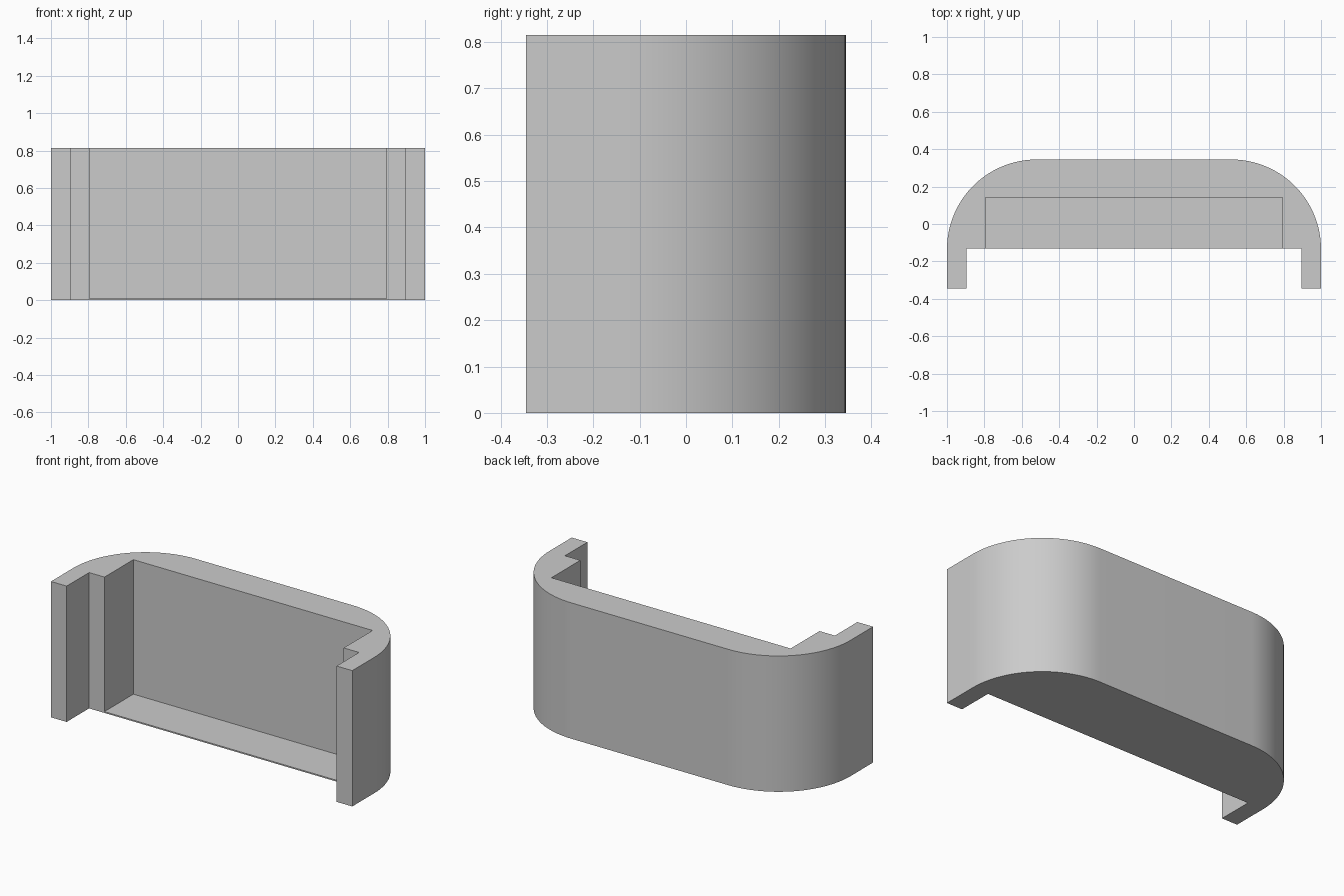
import bpy
import bmesh
from math import cos, sin, pi, radians

if "Cube" in bpy.data.objects:
    bpy.data.objects.remove(bpy.data.objects["Cube"], do_unlink=True)

HEIGHT, DEPTH = 0.815, 0.345      # total height, half depth
RADIUS = 0.48                     # rounded back corners
LEDGE_X, LEDGE_Y = 0.896, -0.132  # step behind the front lips
POCKET_X, POCKET_Y = 0.794, 0.142
FLOOR = 0.008
SEGMENTS = 32

grey = bpy.data.materials.new("light grey")
grey.use_nodes = True
colour = (0.6, 0.6, 0.6, 1)
grey.diffuse_color = colour
grey.node_tree.nodes["Principled BSDF"].inputs["Base Color"].default_value = colour


def prism(name, outline, bottom, top):
    """Extrude a closed counter-clockwise xy outline upwards."""
    bm = bmesh.new()
    face = bm.faces.new([bm.verts.new((x, y, bottom)) for x, y in outline])
    up = bmesh.ops.extrude_face_region(bm, geom=[face])["geom"]
    bmesh.ops.translate(bm, vec=(0, 0, top - bottom),
                        verts=[v for v in up if isinstance(v, bmesh.types.BMVert)])
    bmesh.ops.recalc_face_normals(bm, faces=bm.faces)
    mesh = bpy.data.meshes.new(name)
    bm.to_mesh(mesh)
    bm.free()
    mesh.materials.append(grey)
    obj = bpy.data.objects.new(name, mesh)
    bpy.context.collection.objects.link(obj)
    return obj


# Tray body: right half of the outline, mirrored to the other side
half = [(LEDGE_X, LEDGE_Y), (LEDGE_X, -DEPTH), (1, -DEPTH)]
for i in range(SEGMENTS + 1):
    a = pi / 2 * i / SEGMENTS
    half.append((1 - RADIUS + RADIUS * cos(a), DEPTH - RADIUS + RADIUS * sin(a)))
body = prism("tray_body", half + [(-x, y) for x, y in reversed(half)], 0, HEIGHT)

# Pocket open at the front and top, leaving a thin floor
pocket = [(-POCKET_X, -1), (POCKET_X, -1), (POCKET_X, POCKET_Y), (-POCKET_X, POCKET_Y)]
cutter = prism("pocket_cutter", pocket, FLOOR, HEIGHT + 0.2)
cutter.hide_render = True

cut = body.modifiers.new("pocket", "BOOLEAN")
cut.operation = "DIFFERENCE"
cut.solver = "EXACT"
cut.object = cutter
bpy.ops.object.select_all(action="DESELECT")
bpy.context.view_layer.objects.active = body
body.select_set(True)
bpy.ops.object.modifier_apply(modifier=cut.name)
bpy.data.objects.remove(cutter, do_unlink=True)

# Smooth rounded corners, crisp edges
bpy.ops.object.shade_smooth_by_angle(angle=radians(30))
